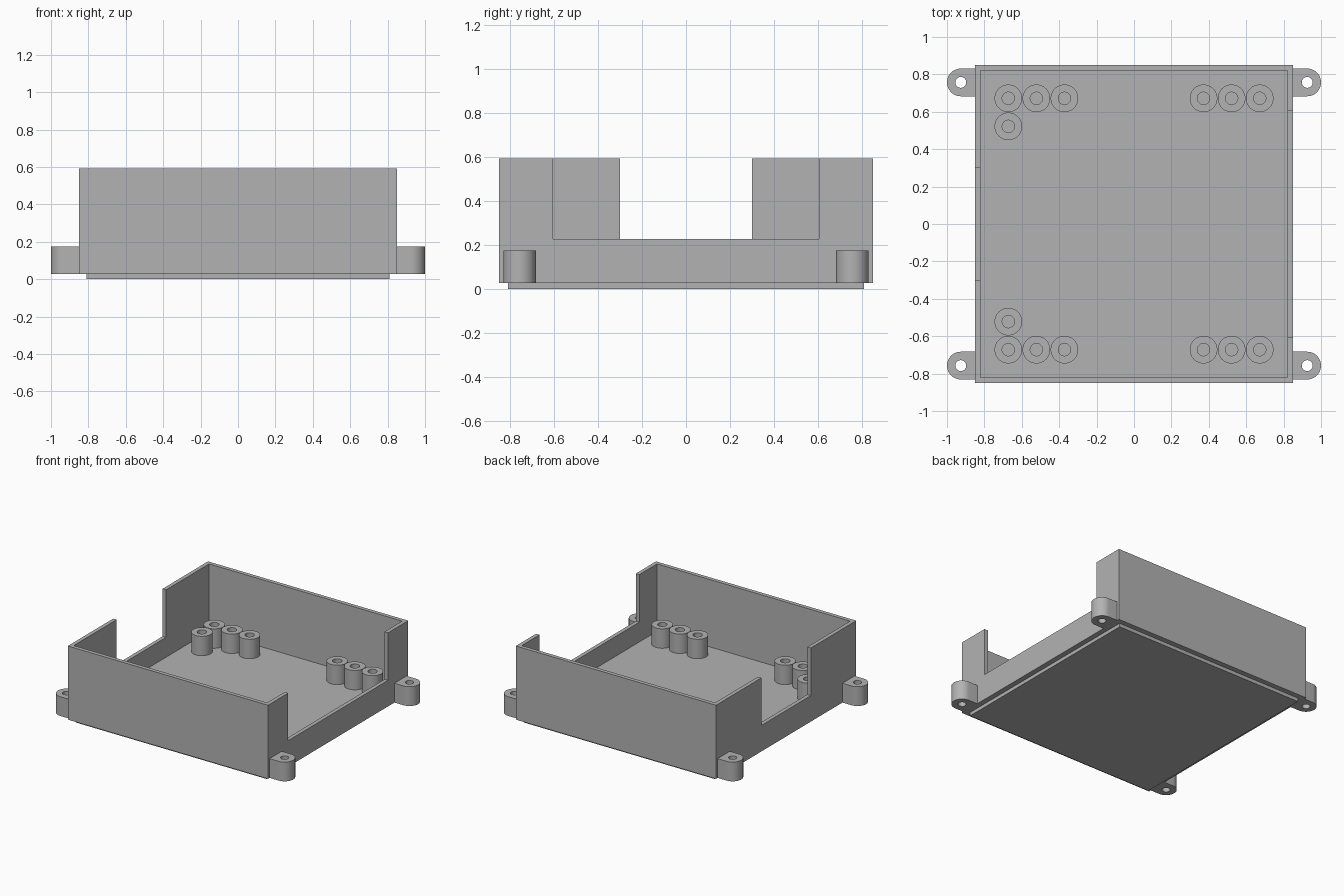
import bpy, bmesh, math

if "Cube" in bpy.data.objects:
    bpy.data.objects.remove(bpy.data.objects["Cube"])

HALF, INNER = 0.85, 0.82            # outer and inner half width of the tray
BASE, FLOOR, TOP = 0.027, 0.075, 0.592
RIM = 0.227                         # height of the side cut-outs
SEGS = 48

grey = bpy.data.materials.new("plain_grey")
grey.diffuse_color = (0.45, 0.45, 0.45, 1)
grey.use_nodes = True
grey.node_tree.nodes["Principled BSDF"].inputs["Base Color"].default_value = grey.diffuse_color


def prism(name, points, z0, z1):
    """Extrude a counter-clockwise outline from z0 to z1."""
    bm = bmesh.new()
    face = bm.faces.new([bm.verts.new((x, y, z0)) for x, y in points])
    ext = bmesh.ops.extrude_face_region(bm, geom=[face])["geom"]
    for v in ext:
        if isinstance(v, bmesh.types.BMVert):
            v.co.z = z1
    bmesh.ops.recalc_face_normals(bm, faces=bm.faces[:])
    mesh = bpy.data.meshes.new(name)
    bm.to_mesh(mesh)
    bm.free()
    mesh.materials.append(grey)
    obj = bpy.data.objects.new(name, mesh)
    bpy.context.collection.objects.link(obj)
    return obj


def rect(x0, x1, y0, y1):
    return [(x0, y0), (x1, y0), (x1, y1), (x0, y1)]


def arc(cx, cy, r, start=0.0, sweep=2 * math.pi, n=SEGS, closed=True):
    count = n if closed else n + 1
    return [(cx + r * math.cos(start + sweep * i / n),
             cy + r * math.sin(start + sweep * i / n)) for i in range(count)]


def cut(obj, cutter):
    """Subtract the cutter, then remove it."""
    mod = obj.modifiers.new("cut", 'BOOLEAN')
    mod.operation, mod.solver, mod.object = 'DIFFERENCE', 'EXACT', cutter
    bpy.context.view_layer.objects.active = obj
    bpy.ops.object.modifier_apply(modifier=mod.name)
    bpy.data.objects.remove(cutter, do_unlink=True)


def smooth(obj):
    bpy.ops.object.select_all(action='DESELECT')
    obj.select_set(True)
    bpy.context.view_layer.objects.active = obj
    bpy.ops.object.shade_smooth_by_angle(angle=math.radians(30))


# Open tray with a wide cut-out on the right and a narrower one on the left
tray = prism("tray", rect(-HALF, HALF, -HALF, HALF), BASE, TOP)
cut(tray, prism("cavity", rect(-INNER, INNER, -INNER, INNER), FLOOR, 1))
cut(tray, prism("right_notch", rect(0.78, 0.95, -0.605, 0.605), RIM, 1))
cut(tray, prism("left_notch", rect(-0.95, -0.78, -0.30, 0.30), RIM, 1))

# Stepped lip under the tray
prism("bottom_lip", rect(-0.81, 0.81, -0.81, 0.81), 0, BASE)

# Rounded mounting ears with screw holes
for sx in (-1, 1):
    for y in (-0.757, 0.757):
        cx, r = sx * 0.926, 0.074
        start = -math.pi / 2 if sx > 0 else math.pi / 2
        outline = arc(cx, y, r, start, math.pi, SEGS // 2, closed=False)
        outline += [(sx * HALF, y + sx * r), (sx * HALF, y - sx * r)]
        ear = prism("mounting_ear", outline, BASE, 0.175)
        cut(ear, prism("ear_hole", arc(cx, y, 0.029), 0, 0.3))
        smooth(ear)

# Hollow screw posts, mirrored front to back
spots = [(x, 0.672) for x in (-0.672, -0.522, -0.372, 0.372, 0.522, 0.672)]
spots.append((-0.672, 0.522))
for sy in (-1, 1):
    for x, y in spots:
        post = prism("screw_post", arc(x, sy * y, 0.0738), FLOOR, 0.224)
        cut(post, prism("post_hole", arc(x, sy * y, 0.033), 0, 0.4))
        smooth(post)
